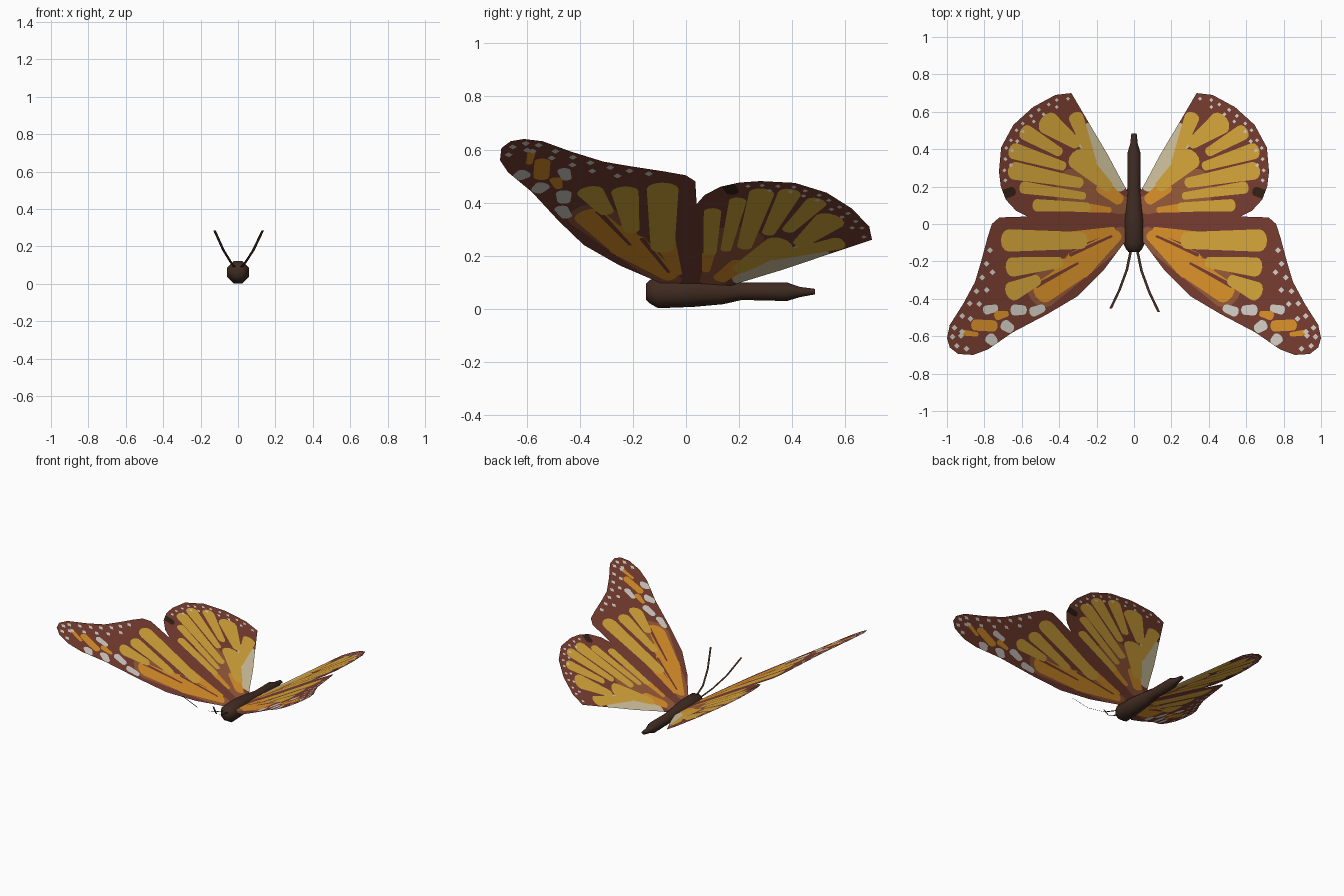
import bpy, bmesh, math
from mathutils import Vector
from mathutils.geometry import delaunay_2d_cdt

if "Cube" in bpy.data.objects:
    bpy.data.objects.remove(bpy.data.objects["Cube"])


def material(name, r, g, b):
    m = bpy.data.materials.new(name)
    m.diffuse_color = (r, g, b, 1)
    m.use_nodes = True
    m.node_tree.nodes["Principled BSDF"].inputs["Base Color"].default_value = m.diffuse_color
    return m


RED, ORANGE, YELLOW, CREAM, WHITE, BLACK, RUST = range(7)
WING_MATS = [material("red_brown", .20, .05, .032), material("orange", .77, .31, .025),
             material("golden_yellow", .72, .41, .045), material("cream", .70, .60, .38),
             material("spot_white", .72, .68, .62), material("spot_black", .035, .016, .008),
             material("rust_brown", .33, .11, .045)]
BODY = material("dark_brown", .05, .024, .015)


def add_object(name, bm, mats):
    mesh = bpy.data.meshes.new(name)
    bm.normal_update()
    bm.to_mesh(mesh)
    bm.free()
    for m in mats:
        mesh.materials.append(m)
    ob = bpy.data.objects.new(name, mesh)
    bpy.context.collection.objects.link(ob)
    return ob


def teardrop(x0, y0, x1, y1, w0, w1, n=7):
    """Rounded cell running from a narrow root to a wide outer end."""
    p, q = Vector((x0, y0)), Vector((x1, y1))
    d = (q - p).normalized()
    s = Vector((-d.y, d.x))
    pts = []
    for c, w, sign in ((q, w1, 1), (p, w0, -1)):
        for i in range(n):
            a = -math.pi / 2 + math.pi * i / (n - 1)
            pts.append(c + (d * math.cos(a) * .7 + s * math.sin(a)) * w * sign)
    return pts


def margin_spots(outline, first, last, inset, step, r):
    """Small diamonds set in from a stretch of the wing margin."""
    pts, carry = [], step / 2
    for a, b in zip(outline[first:last], outline[first + 1:last + 1]):
        a, b = Vector(a), Vector(b)
        d = (b - a).normalized()
        while carry < (b - a).length:
            c = a + d * carry + Vector((-d.y, d.x)) * inset
            pts.append([c + Vector((r * math.cos(k * math.pi / 2), r * math.sin(k * math.pi / 2)))
                        for k in range(4)])
            carry += step
        carry -= (b - a).length
    return pts


def wing_pair(name, outline, cells, spots):
    """Flat wing cut into coloured cells, tilted up and mirrored."""
    polys, mats = [[Vector(p) for p in outline]], [RED]
    for mat, *dims in cells:
        polys.append(teardrop(*dims))
        mats.append(mat)
    for spot in spots:
        polys.append(spot)
        mats.append(WHITE)
    verts, faces = [], []
    for p in polys:
        faces.append(list(range(len(verts), len(verts) + len(p))))
        verts += p
    v, _, f, _, _, ids = delaunay_2d_cdt(verts, [], faces, 1, 1e-5, True)
    bm = bmesh.new()
    bv = [bm.verts.new((p.x, p.y, .07 + .57 * p.x)) for p in v]
    for tri, owner in zip(f, ids):
        if 0 in owner:
            bm.faces.new([bv[i] for i in tri]).material_index = mats[max(owner)]
    for loose in [x for x in bm.verts if not x.link_faces]:
        bm.verts.remove(loose)
    add_object(name, bm, WING_MATS).modifiers.new("mirror", 'MIRROR')


# Fore wings (outlines run counter-clockwise)
fore = [(.02, .03), (.03, -.08), (.06, -.11), (.165, -.25), (.3, -.385), (.46, -.48), (.65, -.58),
        (.78, -.67), (.86, -.70), (.94, -.695), (.985, -.66), (1, -.61), (.985, -.54), (.915, -.43),
        (.85, -.31), (.82, -.21), (.785, -.08), (.76, 0), (.72, .035), (.57, .04)]
fore_cells = [
    (RUST, .06, -.06, .5, -.36, .05, .095),
    (ORANGE, .09, -.06, .30, -.22, .03, .08), (ORANGE, .26, -.21, .49, -.365, .06, .06),
    (ORANGE, .11, -.03, .34, -.085, .015, .045), (RED, .12, -.065, .34, -.165, .006, .01),
    (YELLOW, .28, -.088, .67, -.088, .045, .06), (ORANGE, .30, -.19, .42, -.22, .012, .03),
    (RED, .3, -.21, .52, -.33, .006, .012),
    (YELLOW, .40, -.205, .65, -.23, .03, .052), (YELLOW, .52, -.3, .65, -.36, .03, .052),
    (WHITE, .49, -.45, .54, -.47, .022, .027), (WHITE, .59, -.46, .64, -.46, .025, .03),
    (WHITE, .66, -.56, .69, -.54, .025, .03), (WHITE, .74, -.45, .79, -.46, .02, .025),
    (WHITE, .75, -.63, .77, -.61, .025, .03), (ORANGE, .68, -.48, .73, -.49, .015, .025),
    (ORANGE, .75, -.545, .85, -.54, .03, .03), (ORANGE, .84, -.59, .92, -.58, .012, .016)]
wing_pair("fore_wings", fore, fore_cells,
          margin_spots(fore, 8, 16, .03, .075, .016) + margin_spots(fore, 10, 15, .075, .085, .016))

# Hind wings
hind = [(.02, .03), (.57, .04), (.63, .07), (.685, .13), (.712, .2), (.722, .28), (.71, .41),
        (.645, .53), (.54, .625), (.42, .69), (.335, .70), (.235, .53), (.14, .37), (.06, .22), (.02, .15)]
hind_cells = [
    (RUST, .06, .1, .35, .2, .05, .1), (CREAM, .07, .2, .24, .48, .035, .085),
    (YELLOW, .22, .33, .31, .57, .02, .04), (ORANGE, .08, .13, .17, .2, .03, .04),
    (YELLOW, .14, .2, .30, .35, .03, .06), (YELLOW, .31, .43, .46, .54, .03, .062),
    (YELLOW, .40, .385, .58, .49, .025, .042), (YELLOW, .38, .31, .64, .39, .025, .044),
    (YELLOW, .29, .22, .64, .285, .028, .048), (YELLOW, .27, .15, .59, .195, .02, .033),
    (ORANGE, .13, .075, .24, .085, .015, .024), (YELLOW, .25, .09, .52, .1, .025, .033),
    (BLACK, .65, .175, .69, .16, .025, .025)]
wing_pair("hind_wings", hind, hind_cells,
          margin_spots(hind, 4, 10, .028, .06, .011) + margin_spots(hind, 5, 9, .06, .08, .011))

# Body: eight-sided loft along y (y, half width, bottom, top)
bm = bmesh.new()
rings = []
for y, w, lo, hi in [(-.15, .03, .035, .095), (-.135, .042, .02, .11), (-.105, .058, .003, .122),
                     (.03, .055, .008, .122), (.14, .042, .018, .11), (.21, .034, .034, .1),
                     (.38, .035, .03, .1), (.43, .02, .045, .083), (.485, .014, .055, .076)]:
    ring = []
    for k in range(8):
        a = math.pi / 8 + k * math.pi / 4
        ring.append(bm.verts.new((w * 1.08 * math.cos(a), y,
                                  (lo + hi) / 2 + (hi - lo) / 2 * 1.08 * math.sin(a))))
    rings.append(ring)
for a, b in zip(rings, rings[1:]):
    for k in range(8):
        bm.faces.new((a[k], a[k - 1], b[k - 1], b[k]))
bm.faces.new(rings[0])
bm.faces.new(rings[-1][::-1])
bmesh.ops.recalc_face_normals(bm, faces=bm.faces)
body = add_object("body", bm, [BODY])
body.data.shade_smooth()
body.data.set_sharp_from_angle(angle=math.radians(60))

# Antennae: thin flat bent ribbons, the left one slightly shorter
for side, reach in (("left", -.95), ("right", 1)):
    bm = bmesh.new()
    pairs = []
    for x, y, z in [(.015, -.13, .085), (.04, -.25, .115), (.082, -.365, .18), (.132, -.47, .285)]:
        y = -.13 + (y + .13) * abs(reach)
        pairs.append([bm.verts.new((x * reach + o, y, z)) for o in (-.007, .007)])
    for a, b in zip(pairs, pairs[1:]):
        bm.faces.new((a[0], b[0], b[1], a[1]))
    add_object(side + "_antenna", bm, [BODY])
